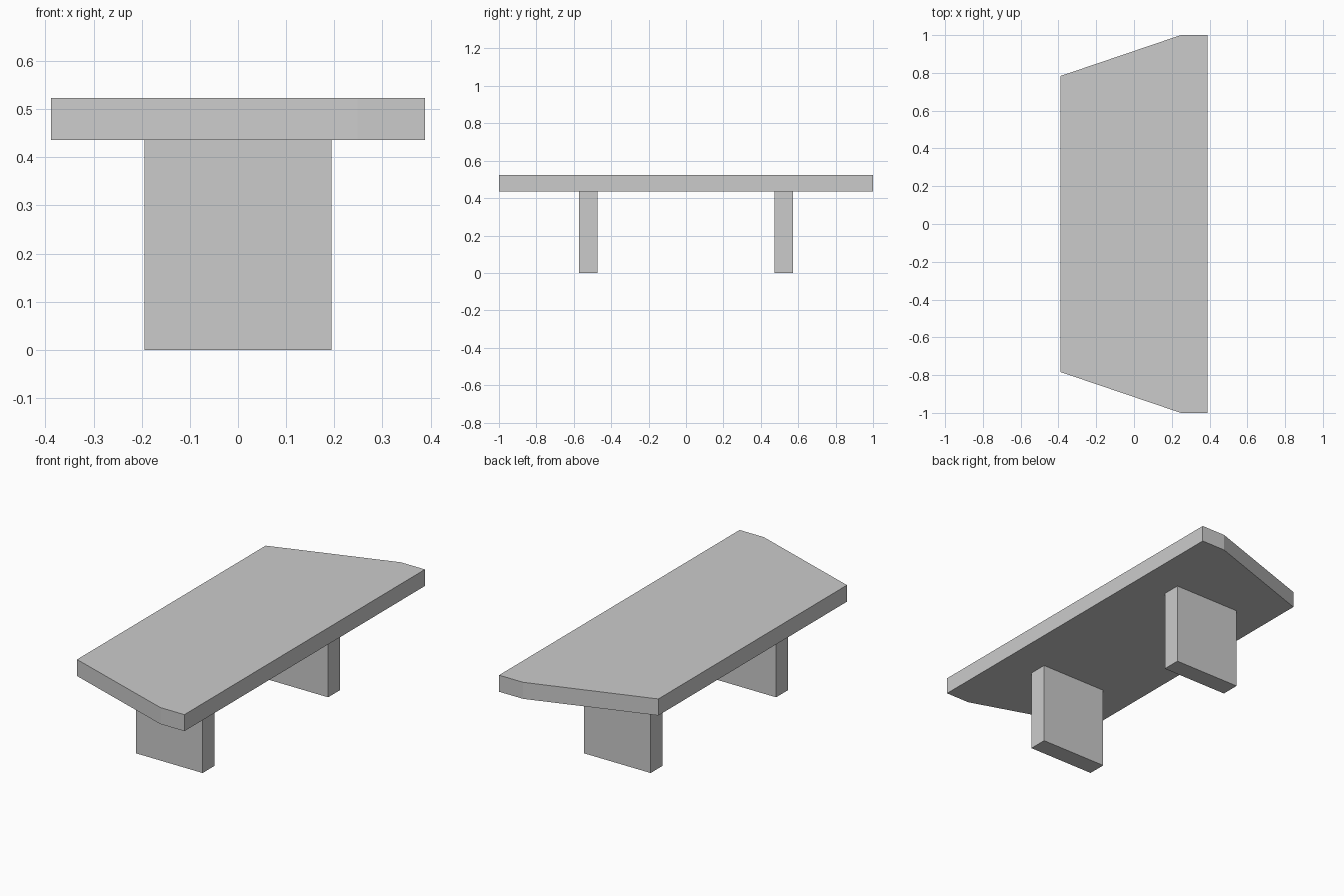
import bpy, bmesh

if "Cube" in bpy.data.objects:
    bpy.data.objects.remove(bpy.data.objects["Cube"])


def prism(name, outline, z0, z1):
    """Extrude a flat xy outline from z0 up to z1."""
    bm = bmesh.new()
    base = bm.faces.new([bm.verts.new((x, y, z0)) for x, y in outline])
    top = bmesh.ops.extrude_face_region(bm, geom=[base])["geom"]
    bmesh.ops.translate(bm, vec=(0, 0, z1 - z0),
                        verts=[v for v in top if isinstance(v, bmesh.types.BMVert)])
    bmesh.ops.recalc_face_normals(bm, faces=bm.faces)
    mesh = bpy.data.meshes.new(name)
    bm.to_mesh(mesh)
    bm.free()
    obj = bpy.data.objects.new(name, mesh)
    bpy.context.collection.objects.link(obj)
    return obj


LEG_TOP, HEIGHT = 0.436, 0.523

# Table top: slab with tapered ends, mirrored front to back
half = [(-0.388, 0.784), (0.248, 1.0), (0.388, 1.0)]
outline = half + [(x, -y) for x, y in reversed(half)]
prism("table_top", outline, LEG_TOP, HEIGHT)

# Panel legs at both ends
leg_x, leg_in, leg_out = 0.194, 0.472, 0.571
for name, s in (("front_leg", -1), ("back_leg", 1)):
    prism(name, [(-leg_x, s * leg_in), (leg_x, s * leg_in),
                 (leg_x, s * leg_out), (-leg_x, s * leg_out)], 0, LEG_TOP)
